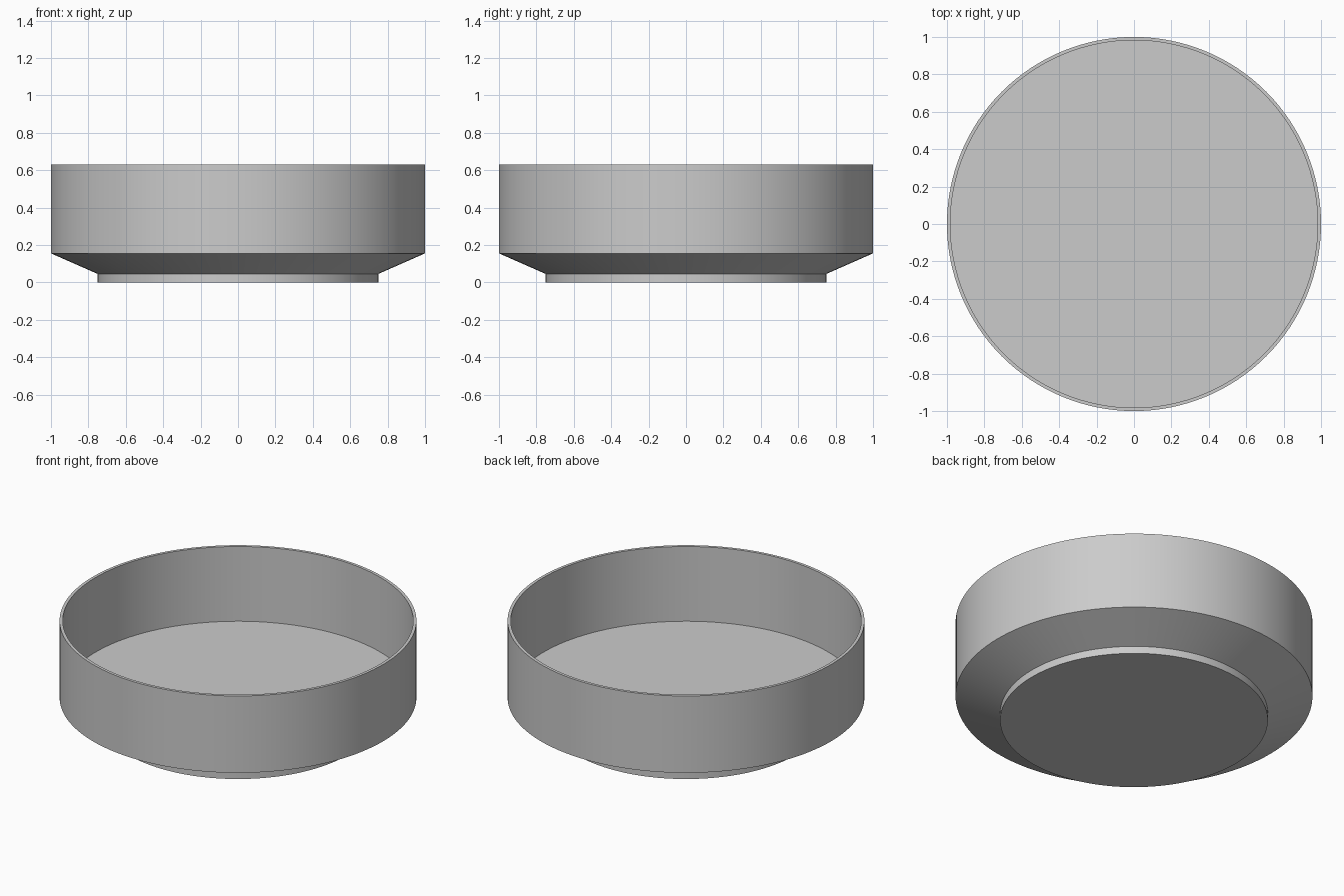
import bpy
import bmesh
from math import cos, sin, tau, radians

if "Cube" in bpy.data.objects:
    bpy.data.objects.remove(bpy.data.objects["Cube"], do_unlink=True)

SEGMENTS = 128

grey = bpy.data.materials.new("plain_grey")
grey.use_nodes = True
colour = (0.6, 0.6, 0.6, 1)
grey.diffuse_color = colour
grey.node_tree.nodes["Principled BSDF"].inputs["Base Color"].default_value = colour


def lathe(name, profile):
    """Revolve (radius, height) points about z and cap both ends."""
    bm = bmesh.new()
    rings = [[bm.verts.new((r * cos(tau * i / SEGMENTS), r * sin(tau * i / SEGMENTS), z))
              for i in range(SEGMENTS)] for r, z in profile]
    for low, high in zip(rings, rings[1:]):
        for i in range(SEGMENTS):
            j = (i + 1) % SEGMENTS
            bm.faces.new((low[i], low[j], high[j], high[i]))
    bm.faces.new(rings[0][::-1])
    bm.faces.new(rings[-1])
    mesh = bpy.data.meshes.new(name)
    bm.to_mesh(mesh)
    bm.free()
    mesh.materials.append(grey)
    obj = bpy.data.objects.new(name, mesh)
    bpy.context.collection.objects.link(obj)
    bpy.ops.object.select_all(action="DESELECT")
    obj.select_set(True)
    bpy.context.view_layer.objects.active = obj
    bpy.ops.object.shade_smooth_by_angle(angle=radians(20))
    return obj


# Round dish: foot, sloped underside, outer wall, thin rim, inner wall and floor
lathe("dish", [
    (0.75, 0), (0.75, 0.045),
    (1, 0.155), (1, 0.63),
    (0.982, 0.63), (0.982, 0.168),
])
